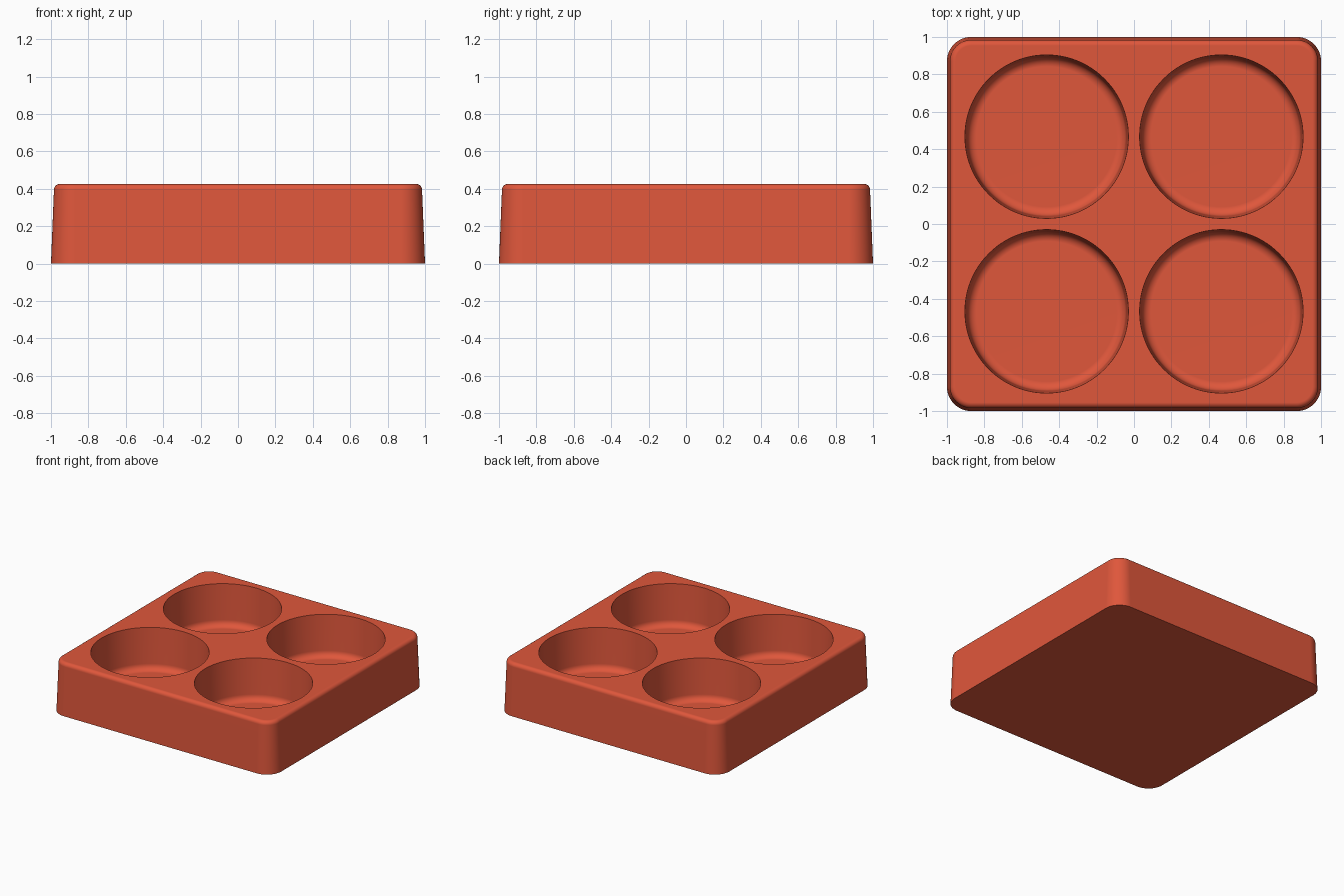
import bpy, bmesh, math

old = bpy.data.objects.get("Cube")
if old:
    bpy.data.objects.remove(old, do_unlink=True)

HEIGHT, CORNER, EDGE = 0.425, 0.13, 0.03
DRAFT = 0.016              # how far the sides lean in
CUP_X, CUP_R, FLOOR_Z, FILLET = 0.467, 0.437, 0.085, 0.05

terracotta = bpy.data.materials.new("terracotta red")
terracotta.use_nodes = True
colour = (0.74, 0.095, 0.044, 1)
terracotta.diffuse_color = colour
terracotta.node_tree.nodes["Principled BSDF"].inputs["Base Color"].default_value = colour


def quarter(steps):
    return [math.pi / 2 * i / steps for i in range(steps + 1)]


def rounded_square(inset, z):
    half, r = 1 - inset, CORNER - inset
    ring = []
    for k in range(4):
        mid = math.pi / 4 + k * math.pi / 2
        cx = math.copysign(half - r, math.cos(mid))
        cy = math.copysign(half - r, math.sin(mid))
        for a in quarter(12):
            t = a + k * math.pi / 2
            ring.append((cx + r * math.cos(t), cy + r * math.sin(t), z))
    return ring


def circle(cx, cy, r, z, n=96):
    return [(cx + r * math.cos(2 * math.pi * i / n),
             cy + r * math.sin(2 * math.pi * i / n), z) for i in range(n)]


def loft(name, rings):
    """Closed solid skinned through rings listed from bottom to top."""
    bm = bmesh.new()
    loops = [[bm.verts.new(p) for p in ring] for ring in rings]
    n = len(loops[0])
    for a, b in zip(loops, loops[1:]):
        for i in range(n):
            j = (i + 1) % n
            bm.faces.new((a[i], a[j], b[j], b[i]))
    bm.faces.new(loops[0][::-1])
    bm.faces.new(loops[-1])
    bmesh.ops.recalc_face_normals(bm, faces=bm.faces)
    mesh = bpy.data.meshes.new(name)
    bm.to_mesh(mesh)
    bm.free()
    mesh.materials.append(terracotta)
    obj = bpy.data.objects.new(name, mesh)
    bpy.context.collection.objects.link(obj)
    return obj


# Tray block: leaning sides, rounded corners, softened top edge
rings = [rounded_square(0, 0)]
for a in quarter(6):
    rings.append(rounded_square(DRAFT + EDGE * (1 - math.cos(a)),
                                HEIGHT - EDGE * (1 - math.sin(a))))
tray = loft("tray", rings)

# Four round wells with a filleted floor
cutters = []
for sx in (-1, 1):
    for sy in (-1, 1):
        x, y = sx * CUP_X, sy * CUP_X
        low_r = CUP_R - 0.012
        well = [circle(x, y, low_r - FILLET * (1 - math.sin(a)),
                       FLOOR_Z + FILLET * (1 - math.cos(a))) for a in quarter(6)]
        well += [circle(x, y, CUP_R, HEIGHT), circle(x, y, CUP_R, HEIGHT + 0.1)]
        cutter = loft("well_cutter", well)
        cutter.hide_render = True
        cutters.append(cutter)
        cut = tray.modifiers.new("well", 'BOOLEAN')
        cut.operation = 'DIFFERENCE'
        cut.solver = 'EXACT'
        cut.object = cutter

# Apply the cuts, then remove the cutters
bpy.context.view_layer.update()
graph = bpy.context.evaluated_depsgraph_get()
mesh = bpy.data.meshes.new_from_object(tray.evaluated_get(graph))
tray.modifiers.clear()
tray.data = mesh
for cutter in cutters:
    bpy.data.objects.remove(cutter, do_unlink=True)

# Smooth shading with sharp rims and flat large faces
bpy.ops.object.select_all(action='DESELECT')
tray.select_set(True)
bpy.context.view_layer.objects.active = tray
bpy.ops.object.shade_smooth_by_angle(angle=math.radians(35))
weighted = tray.modifiers.new("flat_faces", 'WEIGHTED_NORMAL')
weighted.keep_sharp = True
